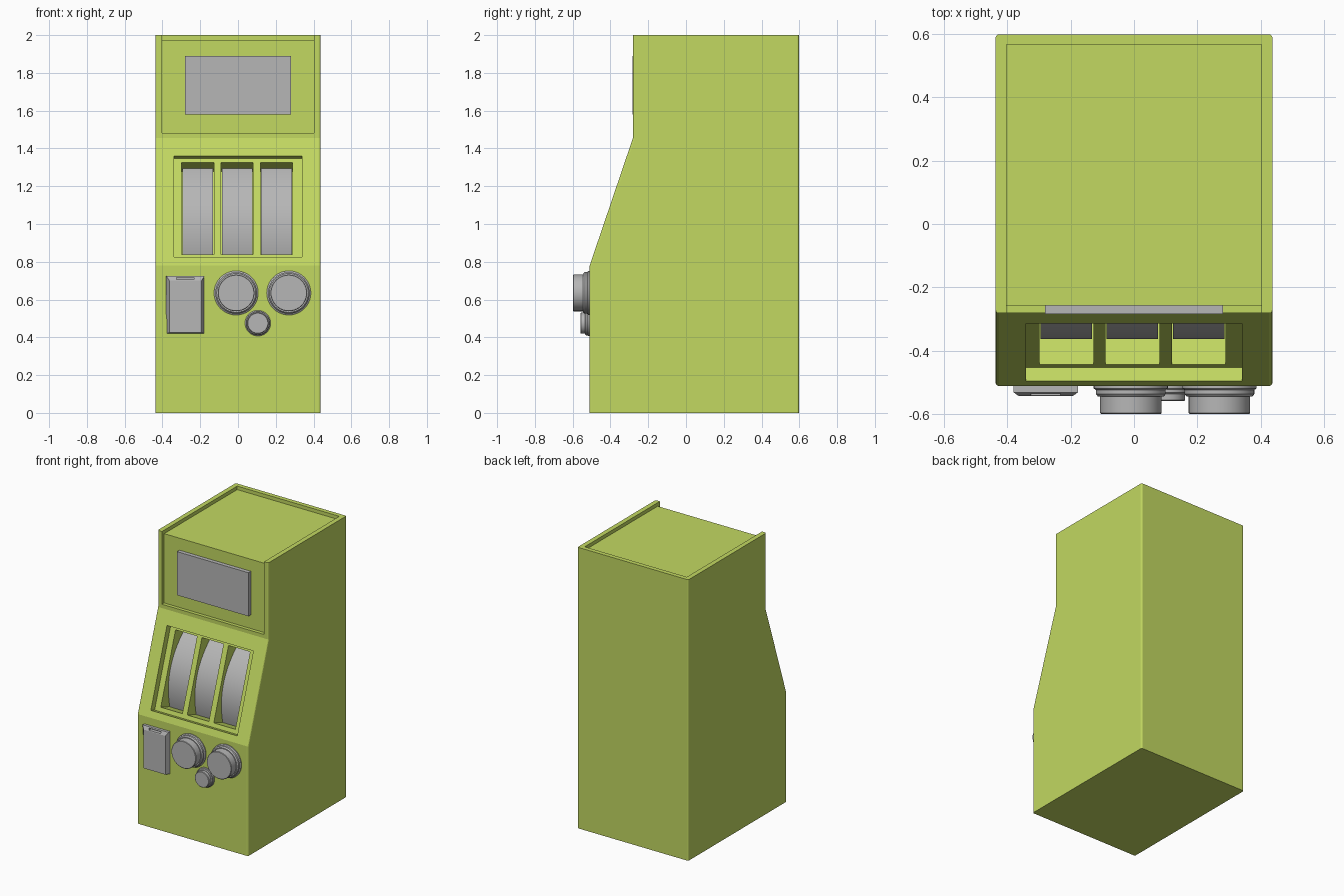
import bpy, bmesh, math

if "Cube" in bpy.data.objects:
    bpy.data.objects.remove(bpy.data.objects["Cube"])


def material(name, color):
    m = bpy.data.materials.new(name)
    m.diffuse_color = (*color, 1)
    m.use_nodes = True
    m.node_tree.nodes["Principled BSDF"].inputs["Base Color"].default_value = m.diffuse_color
    return m


GREEN = material("lime_green", (0.54, 0.69, 0.12))
GREY = material("light_grey", (0.47, 0.47, 0.47))


def finish(name, bm, mat, smooth=False):
    bmesh.ops.recalc_face_normals(bm, faces=bm.faces[:])
    me = bpy.data.meshes.new(name)
    bm.to_mesh(me)
    bm.free()
    me.materials.append(mat)
    ob = bpy.data.objects.new(name, me)
    bpy.context.collection.objects.link(ob)
    if smooth:
        bpy.ops.object.select_all(action='DESELECT')
        bpy.context.view_layer.objects.active = ob
        ob.select_set(True)
        bpy.ops.object.shade_smooth_by_angle(angle=math.radians(30))
    return ob


def prism(name, pts, x0, x1, mat, round_sides=0.0, smooth=False):
    """Side profile of (y, z) points, extruded from x0 to x1."""
    bm = bmesh.new()
    a = [bm.verts.new((x0, y, z)) for y, z in pts]
    b = [bm.verts.new((x1, y, z)) for y, z in pts]
    bm.faces.new(a)
    bm.faces.new(b[::-1])
    for i in range(len(pts)):
        j = (i + 1) % len(pts)
        bm.faces.new((a[i], b[i], b[j], a[j]))
    bmesh.ops.recalc_face_normals(bm, faces=bm.faces[:])
    if round_sides:
        es = [e for e in bm.edges
              if abs(e.verts[0].co.x - e.verts[1].co.x) < 1e-5
              and abs(e.verts[0].co.z - e.verts[1].co.z) > 0.1]
        bmesh.ops.bevel(bm, geom=es, offset=round_sides, segments=3,
                        profile=0.5, affect='EDGES')
    return finish(name, bm, mat, smooth)


def cut(ob, cutter):
    mod = ob.modifiers.new("cut", 'BOOLEAN')
    mod.operation = 'DIFFERENCE'
    mod.solver = 'EXACT'
    mod.object = cutter
    bpy.context.view_layer.objects.active = ob
    bpy.ops.object.modifier_apply(modifier=mod.name)
    bpy.data.objects.remove(cutter)


# Sloping reel panel: point at height z on the slope, sunk inward by d
Y0, Z0, Y1, Z1 = -0.51, 0.78, -0.281, 1.455
TILT = math.atan2(Y1 - Y0, Z1 - Z0)


def slope(z, d):
    y = Y0 + (z - Z0) * math.tan(TILT)
    return (y + d * math.cos(TILT), z - d * math.sin(TILT))


def slope_box(z0, z1, d0, d1):
    return [slope(z0, d0), slope(z1, d0), slope(z1, d1), slope(z0, d1)]


# Cabinet with rounded upright edges
cabinet = prism("cabinet", [(Y0, 0), (0.597, 0), (0.597, 2), (Y1, 2), (Y1, Z1), (Y0, Z0)],
                -0.436, 0.436, GREEN, round_sides=0.01)

# Sunken head front and roof
cut(cabinet, prism("head_cutter", [(-0.4, 1.482), (-0.256, 1.482), (-0.256, 1.975),
                                   (0.565, 1.975), (0.565, 2.1), (-0.4, 2.1)],
                   -0.402, 0.402, GREEN))

# Sunken window frame, then three reel openings with curved reels
BEZEL = 0.045
cut(cabinet, prism("window_cutter", slope_box(0.825, 1.36, -0.05, BEZEL), -0.34, 0.34, GREEN))
LOW, HIGH = 0.853, 1.341
for i, cx in enumerate((-0.213, -0.005, 0.204)):
    cut(cabinet, prism("opening_cutter", slope_box(LOW, HIGH, 0.02, 0.2), cx - 0.085, cx + 0.085, GREEN))
    arc = []
    for k in range(25):
        t = k / 24
        arc.append(slope(LOW + t * (HIGH - LOW), 0.066 + 0.08 * (2 * t - 1) ** 2))
    arc += [slope(HIGH, 0.2), slope(LOW, 0.2)]
    prism(f"reel_{i + 1}", arc, cx - 0.081, cx + 0.081, GREY, smooth=True)

# Display screen on the head
prism("display_screen", [(-0.284, 1.58), (-0.284, 1.89), (-0.25, 1.89), (-0.25, 1.58)],
      -0.281, 0.281, GREY)


# Stepped round buttons turned around the y axis
def button(name, cx, cz, profile, seg=40):
    bm = bmesh.new()
    rings = []
    for r, y in profile:
        rings.append([bm.verts.new((cx + r * math.cos(2 * math.pi * k / seg), y,
                                    cz + r * math.sin(2 * math.pi * k / seg)))
                      for k in range(seg)])
    for a, b in zip(rings, rings[1:]):
        for k in range(seg):
            n = (k + 1) % seg
            bm.faces.new((a[k], a[n], b[n], b[k]))
    bm.faces.new(rings[0])
    bm.faces.new(rings[-1])
    return finish(name, bm, GREY, smooth=True)


big = [(0.117, -0.5), (0.117, -0.518), (0.110, -0.523), (0.110, -0.536),
       (0.103, -0.544), (0.097, -0.544), (0.097, -0.595), (0.094, -0.598)]
small = [(0.068, -0.5), (0.068, -0.518), (0.064, -0.522), (0.064, -0.53),
         (0.059, -0.535), (0.056, -0.535), (0.056, -0.555), (0.053, -0.558)]
button("left_button", -0.01, 0.635, big)
button("right_button", 0.269, 0.635, big)
button("small_button", 0.105, 0.475, small)

# Note acceptor plate: front face narrowed for chamfered sides, with a slot
plate = prism("note_plate", [(-0.5, 0.42), (-0.542, 0.425), (-0.542, 0.7), (-0.53, 0.725), (-0.5, 0.725)],
              -0.38, -0.176, GREY)
for v in plate.data.vertices:
    if v.co.y < -0.54:
        v.co.x += 0.017 if v.co.x < -0.278 else -0.017
cut(plate, prism("slot_cutter", [(-0.56, 0.705), (-0.56, 0.717), (-0.515, 0.717), (-0.515, 0.705)],
                 -0.325, -0.232, GREY))
